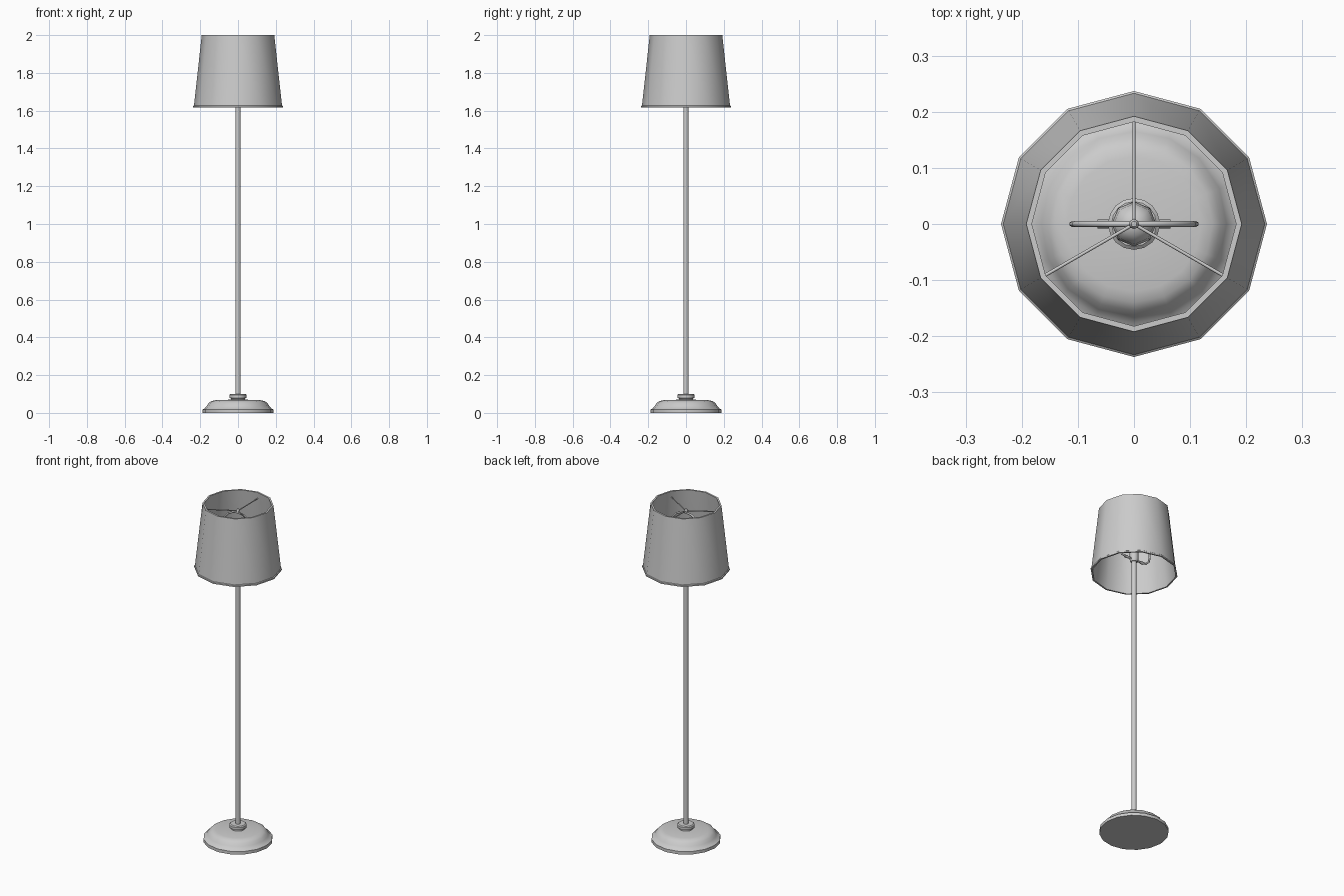
import bpy, bmesh, math

if "Cube" in bpy.data.objects:
    bpy.data.objects.remove(bpy.data.objects["Cube"])


def lathe(name, profile, sides, closed=False, angle=40):
    """Revolve an (r, z) profile around the z axis."""
    bm = bmesh.new()
    rings = []
    for r, z in profile:
        if r == 0:
            rings.append([bm.verts.new((0, 0, z))] * sides)
        else:
            rings.append([bm.verts.new((r * math.cos(2 * math.pi * i / sides),
                                        r * math.sin(2 * math.pi * i / sides), z))
                          for i in range(sides)])
    pairs = list(zip(rings, rings[1:]))
    if closed:
        pairs.append((rings[-1], rings[0]))
    for a, b in pairs:
        for i in range(sides):
            j = (i + 1) % sides
            corners = list(dict.fromkeys([a[i], a[j], b[j], b[i]]))
            bm.faces.new(corners)
    bmesh.ops.recalc_face_normals(bm, faces=bm.faces)
    return finish(name, bm, angle)


def finish(name, bm, angle):
    mesh = bpy.data.meshes.new(name)
    bm.to_mesh(mesh)
    bm.free()
    ob = bpy.data.objects.new(name, mesh)
    bpy.context.collection.objects.link(ob)
    bpy.ops.object.select_all(action='DESELECT')
    ob.select_set(True)
    bpy.context.view_layer.objects.active = ob
    bpy.ops.object.shade_smooth_by_angle(angle=math.radians(angle))
    return ob


def wire(name, points, radius):
    """Round rod following a path."""
    curve = bpy.data.curves.new(name, 'CURVE')
    curve.dimensions = '3D'
    curve.bevel_depth = radius
    curve.bevel_resolution = 1
    curve.use_fill_caps = True
    spline = curve.splines.new('POLY')
    spline.points.add(len(points) - 1)
    for p, co in zip(spline.points, points):
        p.co = (*co, 1)
    ob = bpy.data.objects.new(name, curve)
    bpy.context.collection.objects.link(ob)
    return ob


# Weighted base with stepped dome
lathe("base", [(0, 0), (0.188, 0), (0.188, 0.018), (0.176, 0.024), (0.165, 0.038),
               (0.155, 0.053), (0.14, 0.063), (0.12, 0.067), (0.04, 0.07), (0, 0.07)], 16)

# Collar where the pole enters the base
lathe("base_collar", [(0, 0.064), (0.038, 0.064), (0.038, 0.076), (0.046, 0.08),
                      (0.046, 0.095), (0.04, 0.1), (0, 0.1)], 16)

# Pole
lathe("pole", [(0, 0.09), (0.014, 0.09), (0.014, 1.7), (0, 1.7)], 12)

# Lamp socket
lathe("socket", [(0, 1.685), (0.018, 1.685), (0.024, 1.7), (0.024, 1.76), (0, 1.76)], 12)

# Bulb
lathe("bulb", [(0, 1.75), (0.017, 1.75), (0.018, 1.785), (0.032, 1.815), (0.04, 1.84),
               (0.036, 1.865), (0.021, 1.882), (0, 1.888)], 8, angle=60)

# Harp: one wire loop in the xz plane around the bulb
half = [(0, 1.7), (0.06, 1.7), (0.085, 1.705), (0.103, 1.722), (0.11, 1.75), (0.11, 1.83)]
half += [(0.11 * math.cos(t), 1.83 + 0.12 * math.sin(t))
         for t in [math.radians(a) for a in (18, 36, 54, 72, 90)]]
loop = half + [(-x, z) for x, z in half[-2:0:-1]]
harp = wire("harp", [(x, 0, z) for x, z in loop], 0.0055)
harp.data.splines[0].use_cyclic_u = True

# Sleeves holding the harp ends
for side, label in ((-1, "left"), (1, "right")):
    wire("harp_sleeve_" + label, [(side * 0.045, 0, 1.7), (side * 0.065, 0, 1.7)], 0.008)

# Finial that fixes the shade to the harp
lathe("finial", [(0, 1.945), (0.009, 1.945), (0.009, 1.965), (0.005, 1.971), (0, 1.971)], 8)

# Three spokes carrying the shade
for i in range(3):
    a = math.radians(90 + 120 * i)
    wire(f"shade_spoke_{i + 1}", [(0, 0, 1.96), (0.186 * math.cos(a), 0.186 * math.sin(a), 1.962)], 0.003)

# Tapered twelve-sided shade with thickness and a small bottom lip
lathe("shade", [(0.182, 2.0), (0.192, 2.0), (0.233, 1.627), (0.237, 1.624),
                (0.237, 1.616), (0.228, 1.616), (0.226, 1.627)], 12, closed=True)
